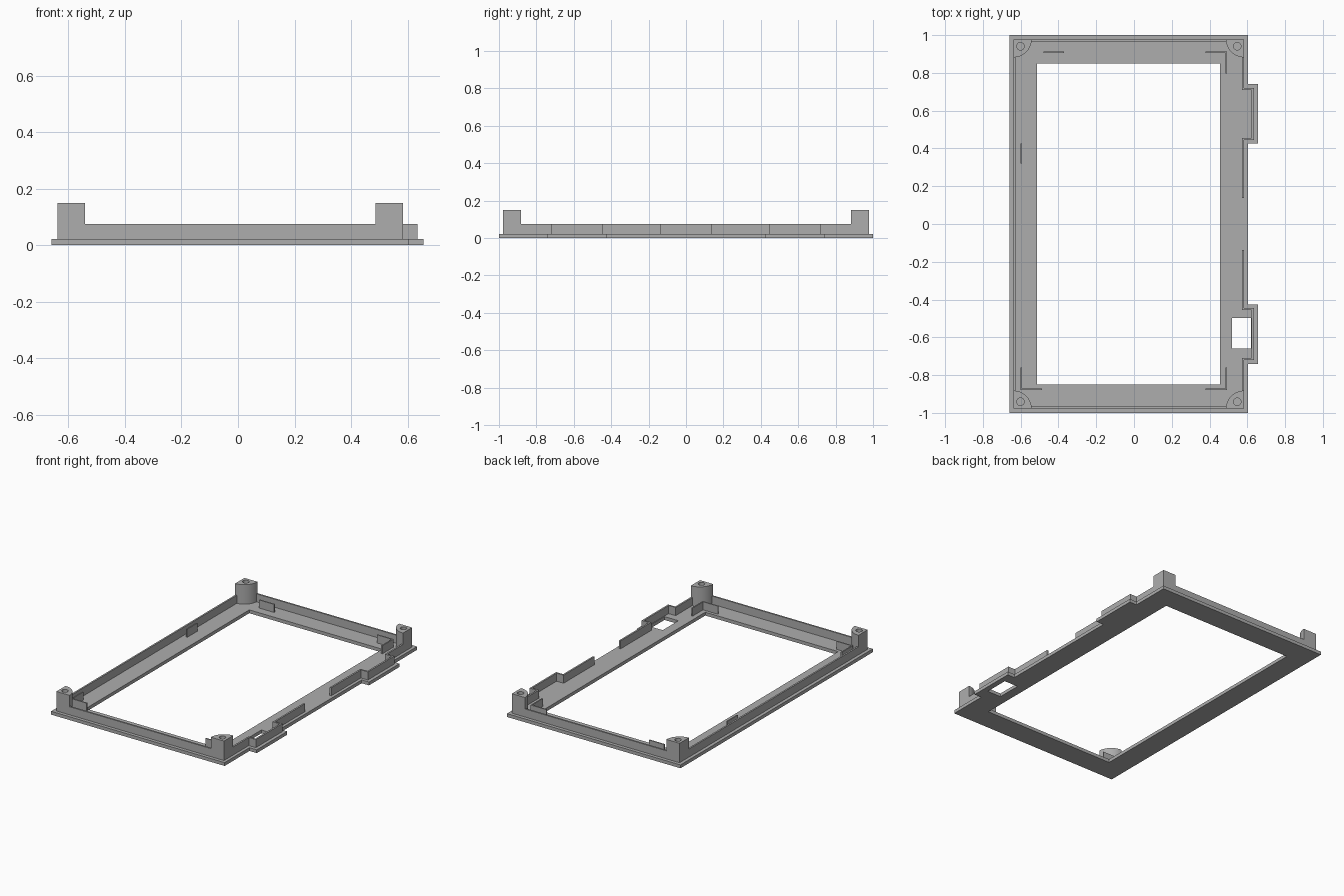
import bpy
import bmesh
from math import sin, cos, pi, radians
from mathutils import Vector

if "Cube" in bpy.data.objects:
    bpy.data.objects.remove(bpy.data.objects["Cube"], do_unlink=True)

grey = bpy.data.materials.new("mid_grey_plastic")
grey.use_nodes = True
COLOUR = (0.42, 0.42, 0.42, 1)
grey.diffuse_color = COLOUR
grey.node_tree.nodes["Principled BSDF"].inputs["Base Color"].default_value = COLOUR

BASE_TOP, WALL_TOP, POST_TOP = 0.022, 0.075, 0.15
LEFT, RIGHT, END = -0.638, 0.583, 0.978   # outer faces of the wall
THICK = 0.011


def prism(name, loops, z0, z1):
    """Extrude an outline (first loop) with holes (other loops) upward."""
    bm = bmesh.new()
    edges = []
    for loop in loops:
        verts = [bm.verts.new((x, y, z0)) for x, y in loop]
        edges += [bm.edges.new((a, b)) for a, b in zip(verts, verts[1:] + verts[:1])]
    bmesh.ops.triangle_fill(bm, edges=edges, use_beauty=True)
    result = bmesh.ops.extrude_face_region(bm, geom=bm.faces[:], use_keep_orig=True)
    moved = [v for v in result["geom"] if isinstance(v, bmesh.types.BMVert)]
    bmesh.ops.translate(bm, verts=moved, vec=(0, 0, z1 - z0))
    bmesh.ops.recalc_face_normals(bm, faces=bm.faces[:])
    mesh = bpy.data.meshes.new(name)
    bm.to_mesh(mesh)
    bm.free()
    mesh.materials.append(grey)
    obj = bpy.data.objects.new(name, mesh)
    bpy.context.collection.objects.link(obj)
    return obj


def rect(x0, x1, y0, y1):
    return [(x0, y0), (x1, y0), (x1, y1), (x0, y1)]


def inset(path, d):
    """Shift an open right-angled path to its left by d."""
    pts = [Vector(p) for p in path]
    normals = []
    for a, b in zip(pts, pts[1:]):
        t = (b - a).normalized()
        normals.append(Vector((-t.y, t.x)))
    shifts = [normals[0]] + [m + n for m, n in zip(normals, normals[1:])] + [normals[-1]]
    return [tuple(p + s * d) for p, s in zip(pts, shifts)]


# Base frame with two side tabs, the large window and a small slot
tab_edge, side = 0.656, 0.603
half = [(side, 0.425), (tab_edge, 0.425), (tab_edge, 0.742), (side, 0.742), (side, 1), (-0.66, 1)]
outline = half + [(x, -y) for x, y in reversed(half)]
window = rect(-0.513, 0.455, -0.85, 0.85)
slot = rect(0.518, 0.619, -0.66, -0.497)
prism("base_frame", [outline, window, slot], 0, BASE_TOP)

# Thin rim wall, open in the middle of the right side
half = [(RIGHT, 0.137), (RIGHT, 0.445), (0.634, 0.445), (0.634, 0.72),
        (RIGHT, 0.72), (RIGHT, END), (LEFT, END)]
path = half + [(x, -y) for x, y in reversed(half)]
prism("rim_wall", [path + inset(path, THICK)[::-1]], BASE_TOP, WALL_TOP)

# Quarter-round screw posts in the corners
RADIUS, HOLE = 0.096, 0.02
for x, sx, xname in ((LEFT, 1, "right"), (RIGHT, -1, "left")):
    for y, sy, yname in ((-END, 1, "front"), (END, -1, "back")):
        arc = [(x + sx * RADIUS * cos(i * pi / 32), y + sy * RADIUS * sin(i * pi / 32))
               for i in range(17)]
        cx, cy = x + sx * 0.037, y + sy * 0.037
        hole = [(cx + HOLE * cos(i * pi / 12), cy + HOLE * sin(i * pi / 12)) for i in range(24)]
        post = prism(f"{yname}_{xname}_post", [[(x, y)] + arc, hole], BASE_TOP, POST_TOP)
        bpy.ops.object.select_all(action="DESELECT")
        post.select_set(True)
        bpy.context.view_layer.objects.active = post
        bpy.ops.object.shade_smooth_by_angle(angle=radians(30))

# Small locating ribs inside the rim
T = 0.008
ribs = {
    "back_right_rib": rect(-0.479, -0.37, 0.905, 0.905 + T),
    "back_left_rib": rect(0.378, 0.493, 0.905, 0.905 + T),
    "back_left_side_rib": rect(0.485, 0.485 + T, 0.796, 0.913),
    "right_side_rib": rect(-0.602, -0.602 + T, 0.32, 0.426),
    "front_right_rib": rect(-0.602, -0.487, -0.878, -0.878 + T),
    "front_right_side_rib": rect(-0.602, -0.602 + T, -0.878, -0.76),
    "front_left_rib": rect(0.378, 0.493, -0.878, -0.878 + T),
    "front_left_side_rib": rect(0.485, 0.485 + T, -0.878, -0.76),
}
for name, shape in ribs.items():
    prism(name, [shape], BASE_TOP, WALL_TOP)
